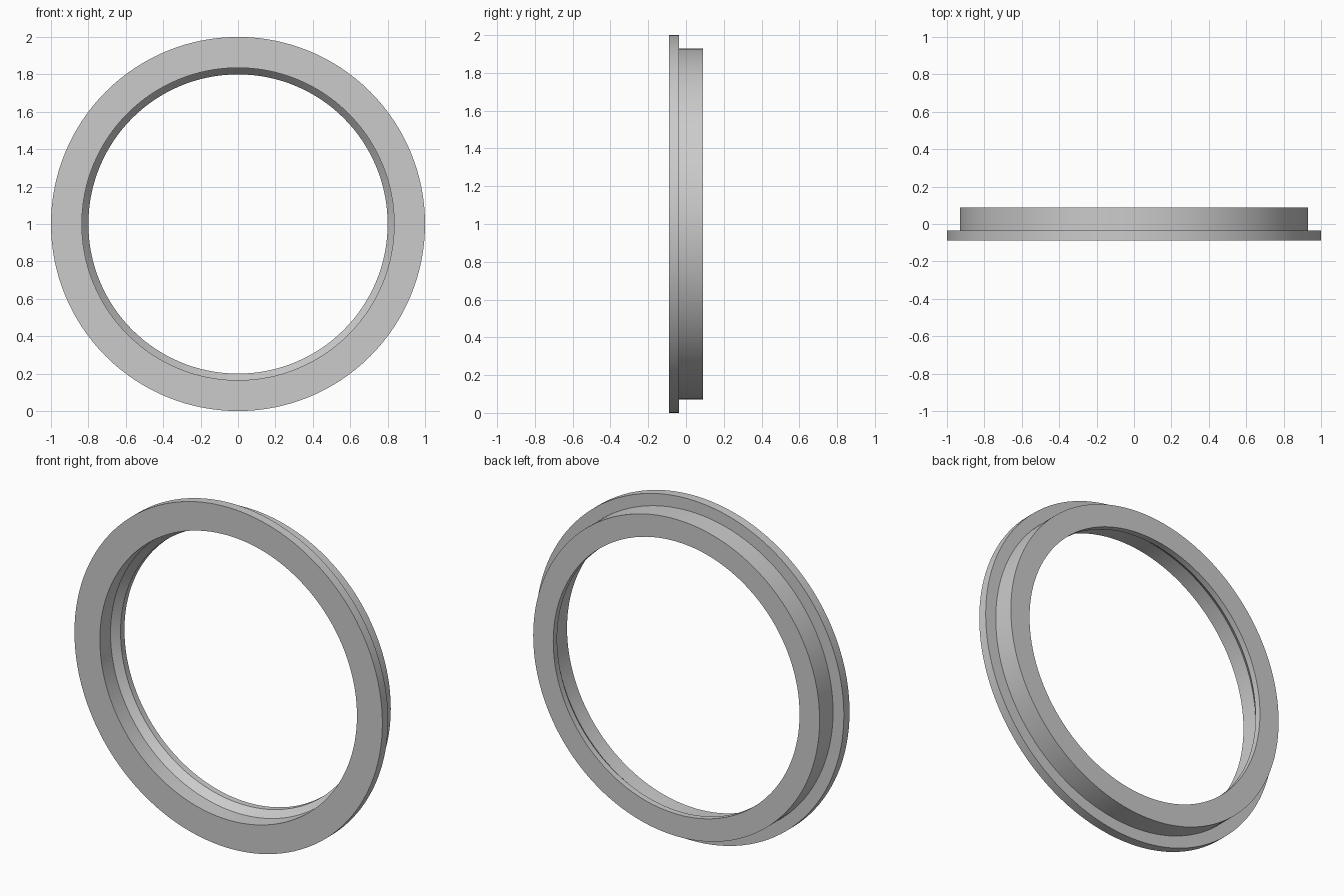
import bpy
import bmesh
import math
from mathutils import Matrix, Vector

cube = bpy.data.objects.get("Cube")
if cube:
    bpy.data.objects.remove(cube, do_unlink=True)

SEGMENTS = 128

grey = bpy.data.materials.new("light_grey")
grey.use_nodes = True
grey.diffuse_color = (0.6, 0.6, 0.6, 1)
grey.node_tree.nodes["Principled BSDF"].inputs["Base Color"].default_value = grey.diffuse_color

# Cross-section as (radius, y): front flange, rear collar, stepped bore with a chamfer
profile = [
    (1.0, -0.089), (1.0, -0.036), (0.93, -0.036), (0.93, 0.089),
    (0.80, 0.089), (0.80, 0.053), (0.835, 0.01), (0.835, -0.089),
]

# Revolve the closed section around the y axis
bm = bmesh.new()
rings = []
for i in range(SEGMENTS):
    turn = Matrix.Rotation(math.tau * i / SEGMENTS, 3, "Y")
    rings.append([bm.verts.new(turn @ Vector((r, y, 0))) for r, y in profile])
for i, ring in enumerate(rings):
    following = rings[(i + 1) % SEGMENTS]
    for j in range(len(profile)):
        k = (j + 1) % len(profile)
        bm.faces.new((ring[j], ring[k], following[k], following[j]))
bmesh.ops.recalc_face_normals(bm, faces=bm.faces)
bmesh.ops.translate(bm, verts=bm.verts, vec=(0, 0, 1))

mesh = bpy.data.meshes.new("flanged_ring")
bm.to_mesh(mesh)
bm.free()
mesh.materials.append(grey)
ring_object = bpy.data.objects.new("flanged_ring", mesh)
bpy.context.collection.objects.link(ring_object)

# Smooth around the ring, crisp at the section corners
bpy.ops.object.select_all(action="DESELECT")
ring_object.select_set(True)
bpy.context.view_layer.objects.active = ring_object
bpy.ops.object.shade_smooth_by_angle(angle=math.radians(30))
